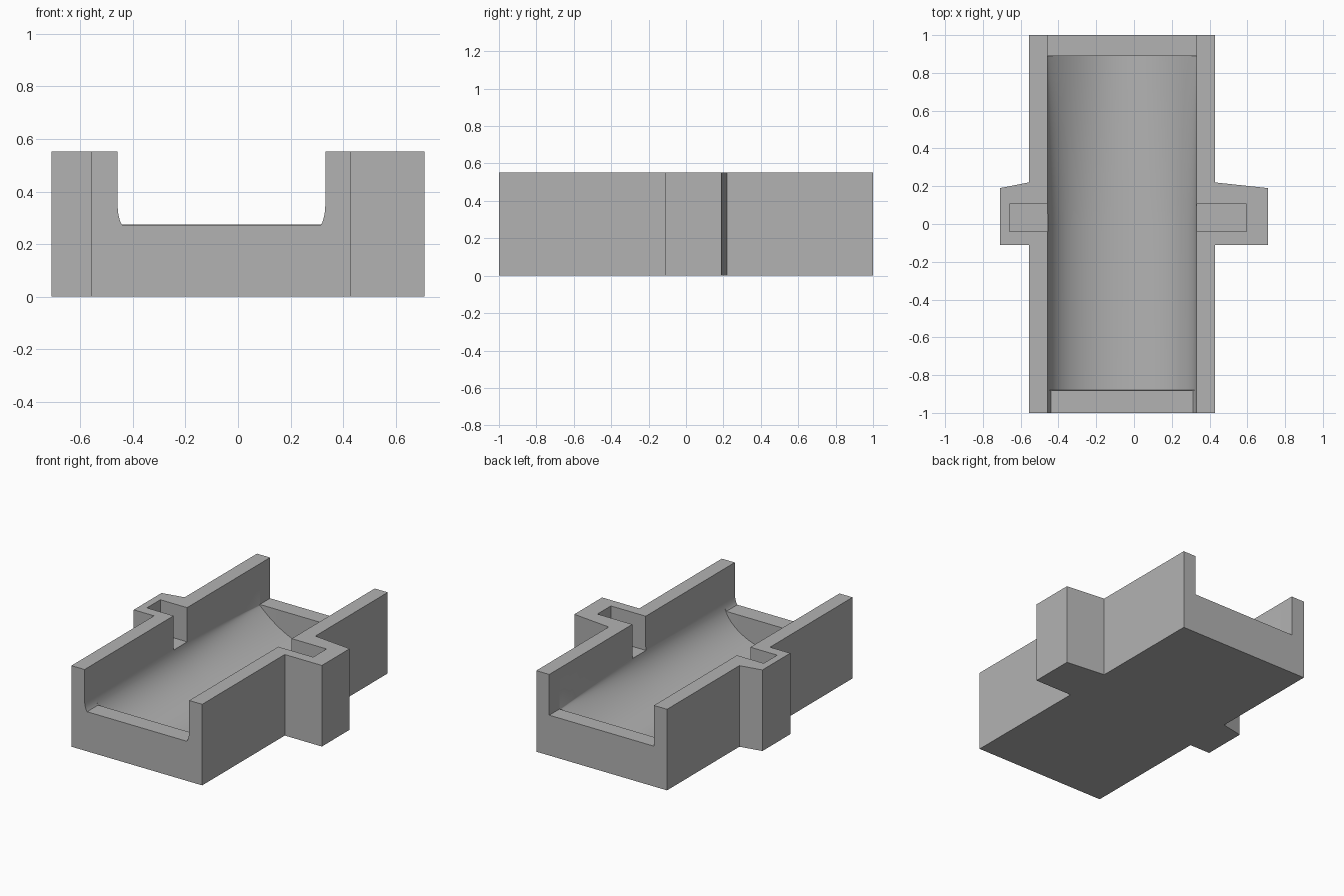
import bpy, bmesh, math

if "Cube" in bpy.data.objects:
    bpy.data.objects.remove(bpy.data.objects["Cube"], do_unlink=True)

HEIGHT = 0.553
MID, HALF = -0.063, 0.395     # trough centre line and half width
FLOOR, RIM, LIP = 0.08, 0.345, 0.27
SEGMENTS = 40

grey = bpy.data.materials.new("plain grey")
grey.use_nodes = True
colour = (0.45, 0.45, 0.45, 1)
grey.diffuse_color = colour
grey.node_tree.nodes["Principled BSDF"].inputs["Base Color"].default_value = colour


def loft(name, sections):
    """Solid skinned through matching closed rings of points."""
    bm = bmesh.new()
    rings = [[bm.verts.new(p) for p in ring] for ring in sections]
    n = len(rings[0])
    for a, b in zip(rings, rings[1:]):
        for i in range(n):
            j = (i + 1) % n
            bm.faces.new((a[i], a[j], b[j], b[i]))
    bm.faces.new(rings[0])
    bm.faces.new(rings[-1])
    bmesh.ops.recalc_face_normals(bm, faces=bm.faces)
    mesh = bpy.data.meshes.new(name)
    bm.to_mesh(mesh)
    bm.free()
    obj = bpy.data.objects.new(name, mesh)
    bpy.context.collection.objects.link(obj)
    mesh.materials.append(grey)
    return obj


def box(name, x0, x1, y0, y1, z0, z1):
    ring = [(x0, y0), (x1, y0), (x1, y1), (x0, y1)]
    return loft(name, [[(x, y, z) for x, y in ring] for z in (z0, z1)])


def trough_section(y, blend, lowest=0.0):
    """Upright walls above a floor that blends from an ellipse to a parabola."""
    ring = [(MID + HALF, y, 1.0), (MID - HALF, y, 1.0)]
    for i in range(SEGMENTS + 1):
        t = -math.cos(math.pi * i / SEGMENTS)
        ellipse = RIM - (RIM - FLOOR) * math.sqrt(max(0, 1 - t * t))
        parabola = FLOOR + (LIP - FLOOR) * t * t
        z = ellipse * (1 - blend) + parabola * blend
        ring.append((MID + HALF * t, y, max(z, lowest)))
    return ring


# Outer block with a gate housing on each side
outline = [(-0.557, -1), (0.43, -1), (0.43, -0.11), (0.71, -0.11),
           (0.71, 0.19), (0.43, 0.22), (0.43, 1), (-0.557, 1),
           (-0.557, 0.22), (-0.71, 0.19), (-0.71, -0.11), (-0.557, -0.11)]
channel = loft("channel_block", [[(x, y, z) for x, y in outline]
                                 for z in (0, HEIGHT)])

# Hollow trough with a raised lip at each end
sections = [trough_section(-1.1, 0, LIP), trough_section(-0.881, 0, LIP),
            trough_section(-0.88, 0), trough_section(0, 0)]
for k in range(1, 9):
    sections.append(trough_section(0.889 * k / 8, k / 8))
sections += [trough_section(0.89, 1, LIP + 0.005),
             trough_section(1.1, 1, LIP + 0.005)]
cutters = [loft("trough_cutter", sections)]

# Gate slots
cutters.append(box("right_slot_cutter", -0.66, -0.3, -0.04, 0.105, 0.32, 1.1))
cutters.append(box("left_slot_cutter", 0.2, 0.595, -0.04, 0.105, 0.32, 1.1))

bpy.context.view_layer.objects.active = channel
channel.select_set(True)
for cutter in cutters:
    mod = channel.modifiers.new(cutter.name, "BOOLEAN")
    mod.operation = "DIFFERENCE"
    mod.solver = "EXACT"
    mod.object = cutter
    bpy.ops.object.modifier_apply(modifier=mod.name)
for cutter in cutters:
    bpy.data.objects.remove(cutter, do_unlink=True)

bpy.ops.object.shade_smooth_by_angle(angle=math.radians(30))
